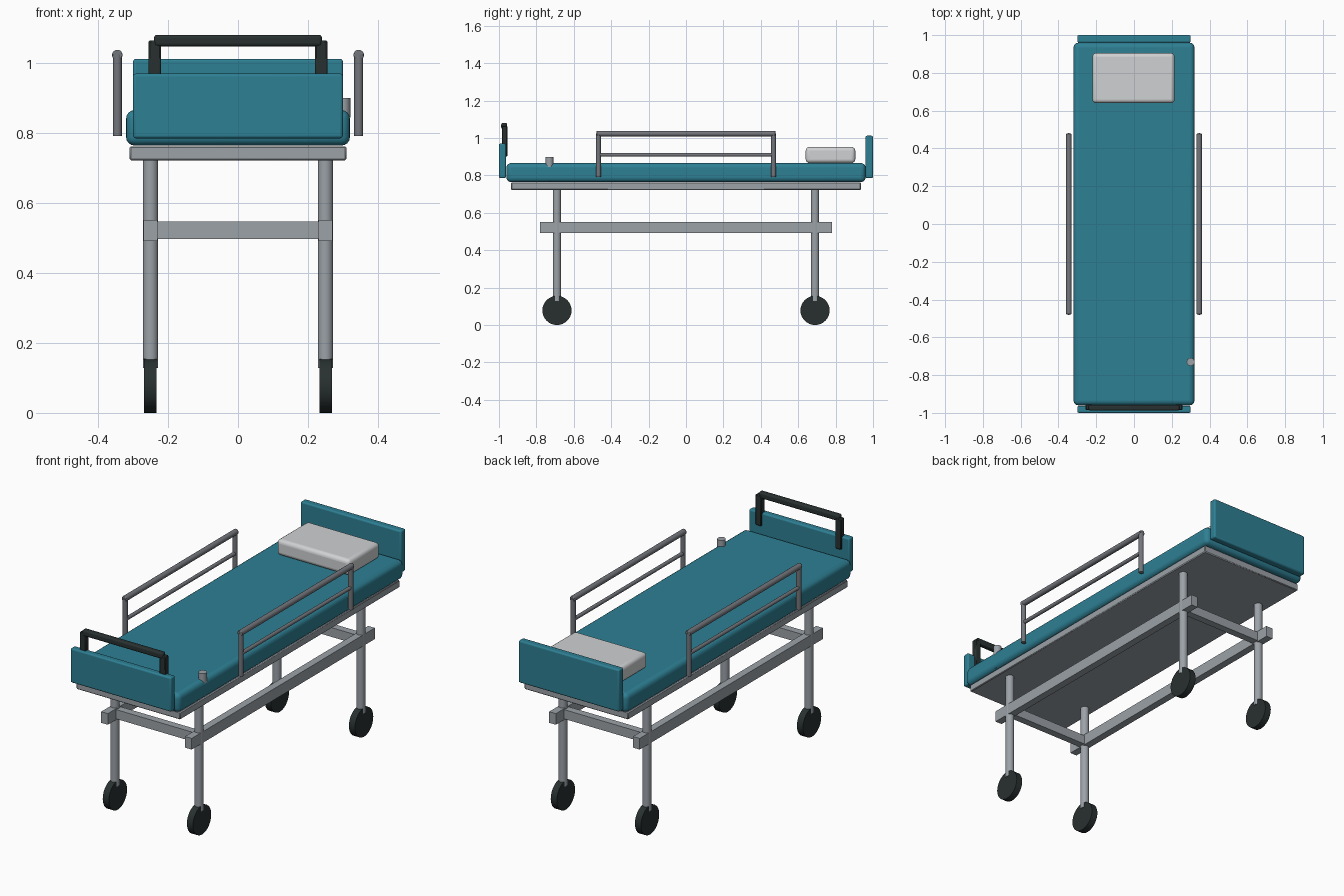
import bpy
import math

if "Cube" in bpy.data.objects:
    bpy.data.objects.remove(bpy.data.objects["Cube"])


def material(name, rgb):
    m = bpy.data.materials.new(name)
    m.use_nodes = True
    m.diffuse_color = (*rgb, 1)
    m.node_tree.nodes["Principled BSDF"].inputs["Base Color"].default_value = (*rgb, 1)
    return m


TEAL = material("teal vinyl", (0.027, 0.215, 0.296))
STEEL = material("light steel", (0.33, 0.36, 0.39))
RAIL = material("dark steel", (0.17, 0.18, 0.2))
BLACK = material("black rubber", (0.022, 0.03, 0.03))
WHITE = material("pillow white", (0.63, 0.64, 0.65))


def finish(obj, name, mat, bevel=0, segments=1):
    obj.name = name
    obj.data.materials.append(mat)
    if bevel:
        mod = obj.modifiers.new("rounded edges", "BEVEL")
        mod.width = bevel
        mod.segments = segments
    bpy.ops.object.shade_smooth_by_angle(angle=math.radians(35))
    return obj


def box(name, mat, x, y, z, bevel=0, segments=1):
    """Box from (low, high) ranges on each axis."""
    ranges = (x, y, z)
    bpy.ops.mesh.primitive_cube_add(size=1, location=[(a + b) / 2 for a, b in ranges])
    obj = bpy.context.object
    obj.scale = [b - a for a, b in ranges]
    bpy.ops.object.transform_apply(location=False, rotation=False, scale=True)
    return finish(obj, name, mat, bevel, segments)


def rod(name, mat, centre, radius, length, axis="Z", bevel=0, sides=24):
    """Cylinder along one axis."""
    turn = {"X": (0, math.pi / 2, 0), "Y": (math.pi / 2, 0, 0), "Z": (0, 0, 0)}[axis]
    bpy.ops.mesh.primitive_cylinder_add(
        vertices=sides, radius=radius, depth=length, location=centre, rotation=turn)
    return finish(bpy.context.object, name, mat, bevel, 2)


# Bed deck, mattress and pillow
box("deck", STEEL, (-0.31, 0.31), (-0.935, 0.935), (0.722, 0.762), 0.004)
box("mattress", TEAL, (-0.32, 0.32), (-0.96, 0.96), (0.764, 0.866), 0.025, 4)
box("pillow", WHITE, (-0.22, 0.215), (0.64, 0.905), (0.866, 0.952), 0.02, 4)

# End boards
box("headboard", TEAL, (-0.3, 0.3), (0.96, 1.0), (0.785, 1.012), 0.008, 3)
box("footboard", TEAL, (-0.3, 0.3), (-1.0, -0.963), (0.785, 0.97), 0.008, 3)

# Push handle
box("handle_bar", BLACK, (-0.24, 0.24), (-0.988, -0.957), (1.048, 1.081), 0.009, 3)

for side, sx in (("left", 1), ("right", -1)):
    hx = sx * 0.238
    box(f"handle_post_{side}", BLACK, (hx - 0.018, hx + 0.018),
        (-0.985, -0.955), (0.9, 1.065), 0.004)

    # Lower frame beam
    bx = sx * 0.25
    box(f"frame_beam_{side}", STEEL, (bx - 0.02, bx + 0.02), (-0.78, 0.78), (0.492, 0.552))

    # Safety rail
    rx = sx * 0.345
    rod(f"rail_top_{side}", RAIL, (rx, 0, 1.023), 0.015, 0.956, "Y", 0.003)
    rod(f"rail_middle_{side}", RAIL, (rx, 0, 0.91), 0.01, 0.94, "Y")
    for end, sy in (("back", 1), ("front", -1)):
        rod(f"rail_post_{end}_{side}", RAIL, (rx, sy * 0.468, 0.908), 0.013, 0.232)

        # Leg and wheel
        rod(f"leg_{end}_{side}", STEEL, (bx, sy * 0.69, 0.426), 0.022, 0.596)
        rod(f"wheel_{end}_{side}", BLACK, (sx * 0.251, sy * 0.69, 0.078), 0.078, 0.036, "X", sides=32)

# Cross beams between the legs
for end, sy in (("back", 1), ("front", -1)):
    cy = sy * 0.69
    box(f"cross_beam_{end}", STEEL, (-0.235, 0.235), (cy - 0.02, cy + 0.02), (0.497, 0.547))

# Pole socket at the foot end
rod("socket_stem", STEEL, (0.3, -0.73, 0.82), 0.013, 0.1)
rod("socket_cup", STEEL, (0.3, -0.73, 0.872), 0.021, 0.055)
